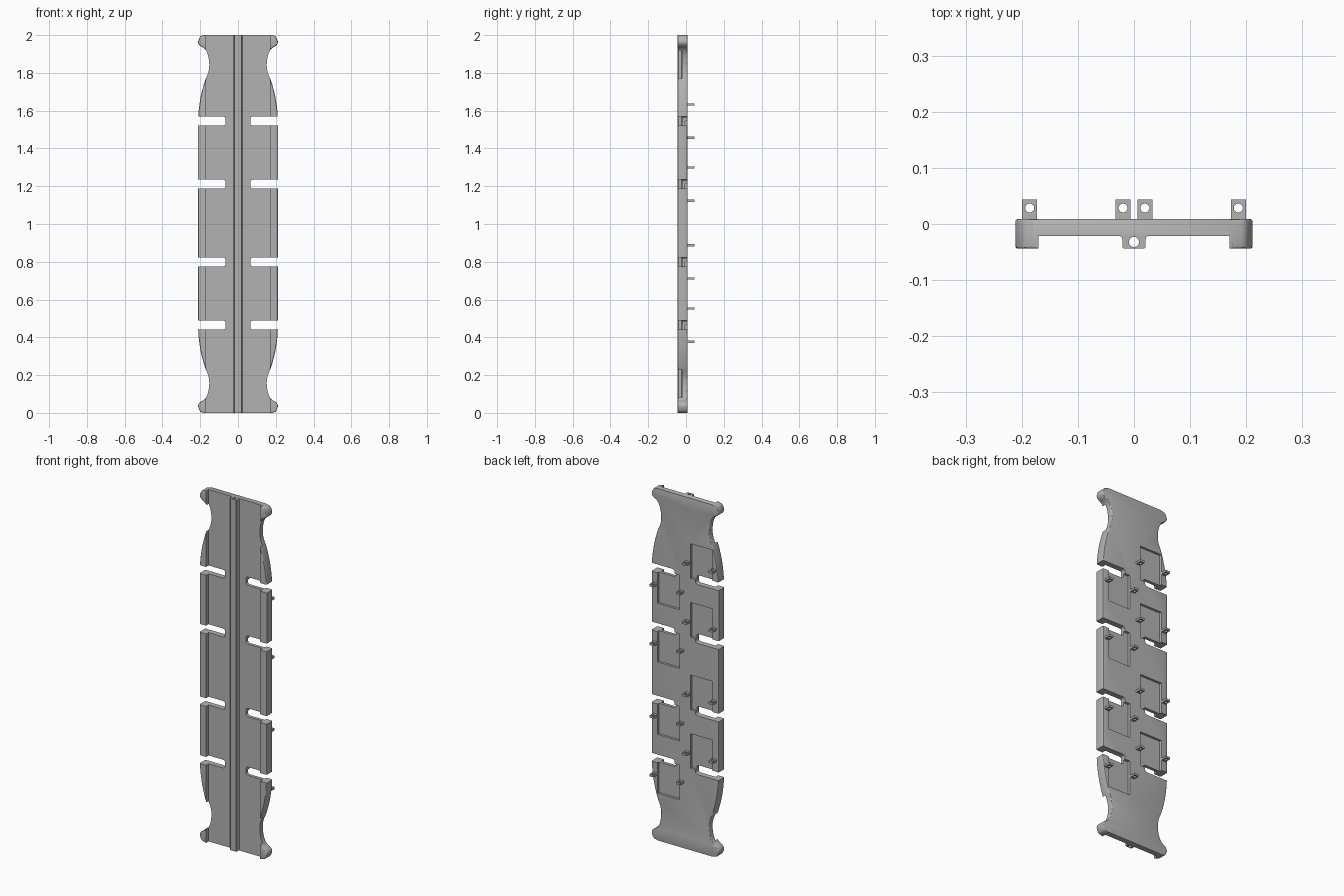
import bpy, bmesh, math
from mathutils import Vector

cube = bpy.data.objects.get("Cube")
if cube:
    bpy.data.objects.remove(cube, do_unlink=True)

FRONT, CHANNEL, BACK, TIP = -0.044, -0.0215, 0.009, 0.044

grey = bpy.data.materials.new("mid grey")
grey.use_nodes = True
colour = (0.45, 0.45, 0.45, 1)
grey.diffuse_color = colour
grey.node_tree.nodes["Principled BSDF"].inputs["Base Color"].default_value = colour


def finish(name, bm):
    bmesh.ops.recalc_face_normals(bm, faces=bm.faces)
    mesh = bpy.data.meshes.new(name)
    bm.to_mesh(mesh)
    bm.free()
    obj = bpy.data.objects.new(name, mesh)
    bpy.context.collection.objects.link(obj)
    mesh.materials.append(grey)
    return obj


def extrude(bm, points, offset):
    face = bm.faces.new([bm.verts.new(p) for p in points])
    new = bmesh.ops.extrude_face_region(bm, geom=[face])["geom"]
    bmesh.ops.translate(bm, vec=offset, verts=[v for v in new if isinstance(v, bmesh.types.BMVert)])


def box(bm, x0, x1, y0, y1, z0, z1):
    extrude(bm, [(x0, y0, z0), (x1, y0, z0), (x1, y1, z0), (x0, y1, z0)], (0, 0, z1 - z0))


def rod(bm, x, y, r, z0, z1, sides=20):
    turns = [math.tau * i / sides for i in range(sides)]
    extrude(bm, [(x + r * math.cos(a), y + r * math.sin(a), z0) for a in turns], (0, 0, z1 - z0))


def cut(obj, name, bm):
    cutter = finish(name, bm)
    cutter.hide_render = True
    mod = obj.modifiers.new("cut", "BOOLEAN")
    mod.operation, mod.solver, mod.object = "DIFFERENCE", "EXACT", cutter
    bpy.context.view_layer.objects.active = obj
    bpy.ops.object.modifier_apply(modifier=mod.name)
    bpy.data.objects.remove(cutter, do_unlink=True)


def smooth(obj):
    bpy.ops.object.select_all(action="DESELECT")
    obj.select_set(True)
    bpy.context.view_layer.objects.active = obj
    bpy.ops.object.shade_smooth_by_angle(angle=math.radians(30))


def curve(points, steps=5):
    """Smooth curve through the given (x, z) points."""
    p = [Vector(q) for q in points]
    p = [2 * p[0] - p[1]] + p + [2 * p[-1] - p[-2]]
    out = []
    for a, b, c, d in zip(p, p[1:], p[2:], p[3:]):
        for i in range(steps):
            t = i / steps
            out.append(0.5 * (2 * b + (c - a) * t + (2 * a - 5 * b + 4 * c - d) * t ** 2
                              + (3 * b - a - 3 * c + d) * t ** 3))
    return out + [p[-2]]


# Waisted plate outline, mirrored top to bottom and side to side
quarter = curve([(0.18, 2), (0.2, 1.992), (0.211, 1.965), (0.202, 1.945), (0.175, 1.926),
                 (0.158, 1.89), (0.152, 1.84), (0.158, 1.8), (0.176, 1.755), (0.196, 1.68),
                 (0.207, 1.61), (0.2115, 1.55)])
side = [(x, z) for x, z in quarter] + [(x, 2 - z) for x, z in reversed(quarter)]
outline = side + [(-x, z) for x, z in reversed(side)]
bm = bmesh.new()
extrude(bm, [(x, FRONT, z) for x, z in outline], (0, BACK - FRONT, 0))
rim = [e for e in bm.edges
       if abs(e.verts[0].co.y - e.verts[1].co.y) < 1e-5
       and abs(e.verts[0].co.z - e.verts[1].co.z) > 1e-5]
bmesh.ops.bevel(bm, geom=rim, offset=0.005, segments=3, affect="EDGES", profile=0.5)
plate = finish("plate", bm)

# Front channel leaves a raised rail along each side
bm = bmesh.new()
box(bm, -0.17, 0.17, FRONT - 0.1, CHANNEL, -0.1, 2.1)
cut(plate, "channel_cutter", bm)

# Side slots with rounded inner corners
slots = [0.465, 0.799, 1.211, 1.545]
bm = bmesh.new()
for z in slots:
    for s in (-1, 1):
        h, r, inner = 0.0235, 0.012, 0.066
        pts = [(0.3, z - h)]
        for sign, arc in ((-1, range(5)), (1, range(4, -1, -1))):
            for i in arc:
                a = math.pi / 2 * i / 4
                pts.append((inner + r - r * math.sin(a), z + sign * (h - r + r * math.cos(a))))
        pts.append((0.3, z + h))
        extrude(bm, [(s * x, -0.2, zz) for x, zz in pts], (0, 0.4, 0))
cut(plate, "slot_cutter", bm)

# Shallow back pockets: above each slot on the right, below it on the left
bm = bmesh.new()
for z in slots:
    for s in (-1, 1):
        z0, z1 = sorted((z, z - s * 0.197))
        x0, x1 = sorted((s * 0.035, s * 0.172))
        box(bm, x0, x1, BACK - 0.013, 0.1, z0, z1)
cut(plate, "pocket_cutter", bm)
smooth(plate)

# Central front rib with a bore along its length
bm = bmesh.new()
half = [(0.026, CHANNEL + 0.001), (0.022, CHANNEL - 0.002), (0.0205, CHANNEL - 0.006),
        (0.0205, FRONT + 0.003), (0.0175, FRONT)]
section = half + [(-x, y) for x, y in reversed(half)]
extrude(bm, [(x, y, 0) for x, y in section], (0, 0, 2))
rib = finish("centre_rib", bm)
bm = bmesh.new()
rod(bm, 0, -0.032, 0.009, -0.1, 2.1)
cut(rib, "bore_cutter", bm)
smooth(rib)

# Pairs of drilled lugs on the back
for n, z in enumerate(slots):
    for s, label in ((-1, "right"), (1, "left")):
        for x, place in ((0.0195, "inner"), (0.186, "outer")):
            lug_z = z - s * 0.088
            bm = bmesh.new()
            box(bm, s * x - 0.0135, s * x + 0.0135, BACK - 0.003, TIP, lug_z - 0.006, lug_z + 0.006)
            lug = finish(f"{label}_{place}_lug_{n + 1}", bm)
            bm = bmesh.new()
            rod(bm, s * x, 0.0285, 0.008, lug_z - 0.1, lug_z + 0.1, 16)
            cut(lug, "lug_hole_cutter", bm)
            smooth(lug)
